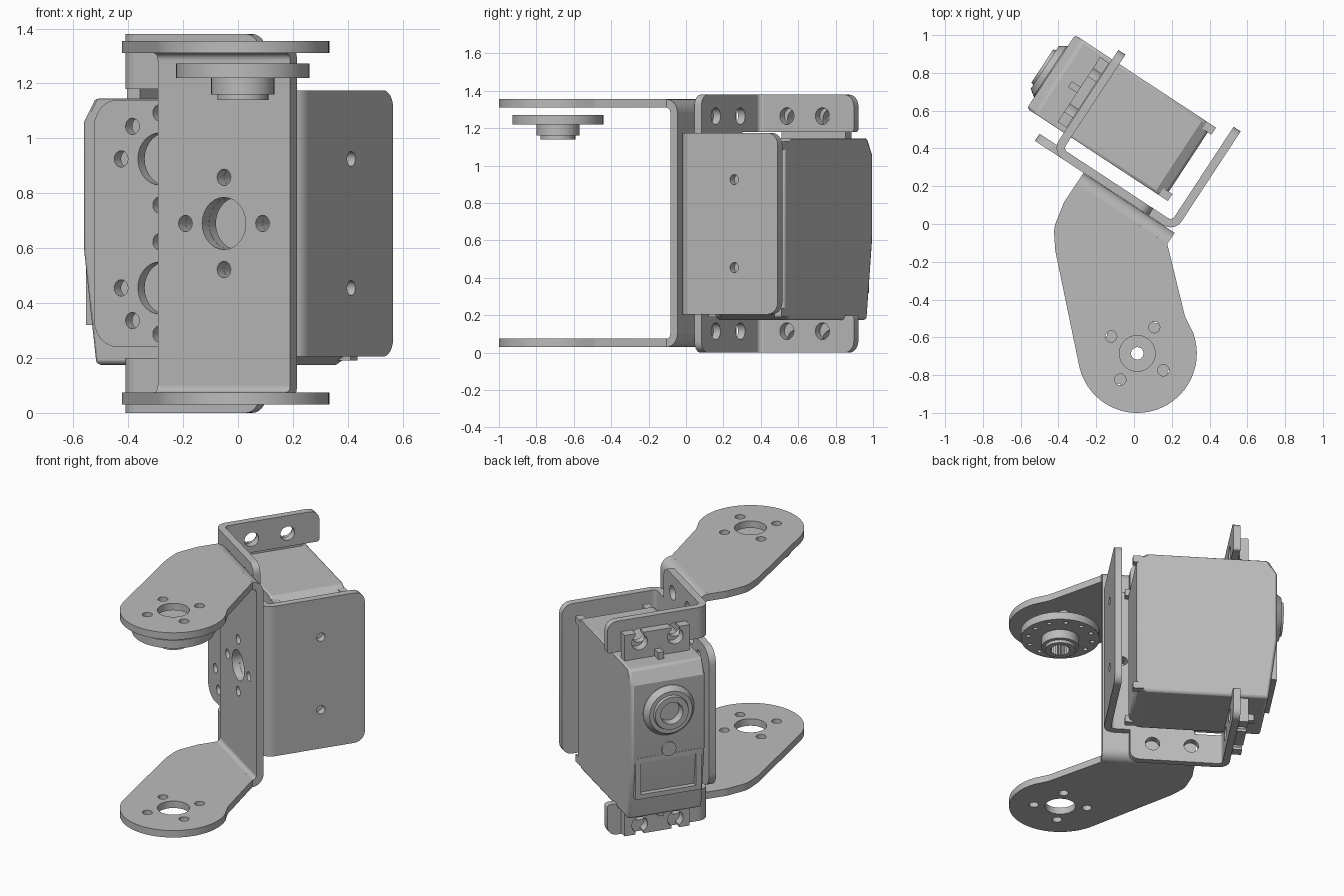
import bpy, bmesh, math
from math import sin, cos, pi, radians
from mathutils import Matrix, Vector

cube = bpy.data.objects.get("Cube")
if cube:
    bpy.data.objects.remove(cube, do_unlink=True)

grey = bpy.data.materials.new("bare_metal_grey")
grey.use_nodes = True
grey.diffuse_color = (0.5, 0.5, 0.5, 1)
grey.node_tree.nodes["Principled BSDF"].inputs["Base Color"].default_value = (0.5, 0.5, 0.5, 1)

# Joint frame: u along the mounting plate, v towards the back, z up
JOINT = Matrix.Rotation(radians(-33.3), 4, 'Z')
WORLD = Matrix.Identity(4)
# Drawing planes: columns are the directions of sketch x, sketch y and extrusion
PLANES = {
    'flat': Matrix.Identity(4),
    'front': Matrix(((1, 0, 0, 0), (0, 0, -1, 0), (0, 1, 0, 0), (0, 0, 0, 1))),
    'side': Matrix(((0, 0, 1, 0), (1, 0, 0, 0), (0, 1, 0, 0), (0, 0, 0, 1))),
}
parts = []


def finish(name, bm, matrix):
    bm.transform(matrix)
    bmesh.ops.remove_doubles(bm, verts=bm.verts, dist=0.0002)
    bmesh.ops.recalc_face_normals(bm, faces=bm.faces)
    mesh = bpy.data.meshes.new(name)
    bm.to_mesh(mesh)
    bm.free()
    mesh.materials.append(grey)
    obj = bpy.data.objects.new(name, mesh)
    bpy.context.collection.objects.link(obj)
    parts.append(obj)
    return obj


def arc(cx, cy, r, a, b, n=12):
    return [(cx + r * cos(radians(a + (b - a) * i / n)),
             cy + r * sin(radians(a + (b - a) * i / n))) for i in range(n + 1)]


def circle(cx, cy, r, n=28):
    return arc(cx, cy, r, 0, 360, n)[:-1]


def ring(cx, cy, radius, r, angles):
    return [circle(cx + radius * cos(radians(a)), cy + radius * sin(radians(a)), r, 16)
            for a in angles]


def rounded(points, n=6):
    """Closed outline whose points may carry a third value, the corner radius."""
    out = []
    for i, p in enumerate(points):
        c = Vector(p[:2])
        if len(p) < 3:
            out.append(tuple(c))
            continue
        d1 = (Vector(points[i - 1][:2]) - c).normalized()
        d2 = (Vector(points[(i + 1) % len(points)][:2]) - c).normalized()
        half = d1.angle(d2) / 2
        t, w = p[2] / math.tan(half), sin(half)
        for k in range(n + 1):
            s = k / n
            b = ((1 - s) ** 2, 2 * w * s * (1 - s), s * s)
            q = ((c + d1 * t) * b[0] + c * b[1] + (c + d2 * t) * b[2]) / sum(b)
            out.append(tuple(q))
    return out


def prism(name, loops, lo, hi, plane='flat', frame=JOINT):
    """Extrude an outline, with holes, from lo to hi across a drawing plane."""
    curve = bpy.data.curves.new(name, 'CURVE')
    curve.dimensions = '2D'
    curve.fill_mode = 'BOTH'
    curve.extrude = (hi - lo) / 2
    for loop in loops:
        spline = curve.splines.new('POLY')
        spline.points.add(len(loop) - 1)
        for point, (x, y) in zip(spline.points, loop):
            point.co = (x, y, 0, 1)
        spline.use_cyclic_u = True
    temp = bpy.data.objects.new("temp", curve)
    bpy.context.collection.objects.link(temp)
    mesh = bpy.data.meshes.new_from_object(temp.evaluated_get(bpy.context.evaluated_depsgraph_get()))
    bm = bmesh.new()
    bm.from_mesh(mesh)
    bpy.data.objects.remove(temp)
    bpy.data.curves.remove(curve)
    bpy.data.meshes.remove(mesh)
    mid = (lo + hi) / 2 * (-1 if plane == 'front' else 1)
    return finish(name, bm, frame @ PLANES[plane] @ Matrix.Translation((0, 0, mid)))


def bend(name, cx, cy, a, lo, hi, plane='flat'):
    """Quarter-turn sheet bend."""
    prism(name, [arc(cx, cy, 0.07, a, a + 90, 8) + arc(cx, cy, 0.025, a + 90, a, 8)], lo, hi, plane)


def lathe(name, profile, matrix):
    bm = bmesh.new()
    verts = [bm.verts.new((r, 0, h)) for r, h in profile]
    edges = [bm.edges.new(pair) for pair in zip(verts, verts[1:])]
    bmesh.ops.spin(bm, geom=verts + edges, cent=(0, 0, 0), axis=(0, 0, 1),
                   angle=2 * pi, steps=40)
    finish(name, bm, matrix)


def box(name, u, v, z):
    prism(name, [[(u[0], v[0]), (u[1], v[0]), (u[1], v[1]), (u[0], v[1])]], *z)


MID = 0.69            # mid height of both brackets
CROSS = (0, 90, 180, 270)
PIVOT = (0.0175, -0.685)

# Long swinging bracket: upright plate, two bends, two arms
L0, L1 = -0.372, 0.205
hub_u = (L0 + L1) / 2
hub_holes = [circle(hub_u, MID, 0.095)] + ring(hub_u, MID, 0.168, 0.03, CROSS)
prism("swing_plate", [[(L0, 0.1), (L1, 0.1), (L1, 1.285), (L0, 1.285)]] + hub_holes,
      0.034, 0.079, 'front')
bend("swing_bend_lower", 0.009, 0.1, -90, L0, L1, 'side')
bend("swing_bend_upper", 0.009, 1.285, 0, L0, L1, 'side')
arm = rounded([(-0.306, 0.212), (-0.37, 0.116, 0.1), (-0.425, -0.02, 0.15), (-0.417, -0.14, 0.2)]
              + arc(*PIVOT, 0.315, 190, 380, 40) + [(0.27, -0.49, 0.1), (0.176, -0.105)])
arm_holes = [circle(*PIVOT, 0.095)] + ring(*PIVOT, 0.165, 0.03, [a + 57 for a in CROSS])
for side, z in (("lower", 0.03), ("upper", 1.31)):
    prism("swing_arm_" + side, [arm] + arm_holes, z, z + 0.045, 'flat', WORLD)

# Servo mounting bracket: base plate, side flange, top and bottom tabs
half = [(-0.68, 0.24, 0.1), (-0.36, 0.24), (-0.36, 0.2), (-0.505, 0.2), (-0.505, 0),
        (0.04, 0, 0.06), (0.04, 0.205), (0.133, 0.205)]
outline = half + [(p[0], 2 * MID - p[1], *p[2:]) for p in reversed(half)]
holes = list(hub_holes)
for z, diagonal in ((0.455, 225), (0.925, 135)):
    holes += [circle(-0.394, z, 0.095)]
    holes += ring(-0.394, z, 0.168, 0.03, CROSS[1:] + (diagonal,))
holes += [circle(u, z, 0.045) for u in (-0.1, -0.34) for z in (0.115, 1.265)]
prism("mount_base", [rounded(outline)] + holes, 0.08, 0.125, 'front')
bend("mount_flange_bend", 0.133, 0.15, -90, 0.205, 1.175)
flange = [(0.15, 0.205), (0.72, 0.205, 0.065), (0.72, 1.175, 0.065), (0.15, 1.175)]
prism("mount_flange", [rounded(flange), circle(0.442, 0.455, 0.027), circle(0.442, 0.925, 0.027)],
      0.158, 0.203, 'side')
for side, edge, inner, zh in (("lower", 0, 0.2, 0.115), ("upper", 1.38, 1.18, 1.265)):
    bend("mount_tab_bend_" + side, -0.505, 0.15, 180, min(edge, inner), max(edge, inner))
    tab = [(0.15, edge), (0.725, edge, 0.06), (0.725, inner, 0.015), (0.15, inner)]
    prism("mount_tab_" + side, [rounded(tab), circle(0.297, zh, 0.045), circle(0.524, zh, 0.045)],
          -0.575, -0.53, 'side')

# Servo case with sloping output end
case = prism("servo_case", [[(-0.755, 0.175), (-0.81, 0.6), (-0.81, 1.06), (-0.76, 1.145),
             (0, 1.145), (0.06, 1.11), (0.06, 0.21), (0, 0.175)]], 0.2, 0.665, 'front')
bevel = case.modifiers.new("soft_edges", 'BEVEL')
bevel.width = 0.015
bevel.segments = 2
bevel.limit_method = 'ANGLE'
bevel.angle_limit = radians(40)
for i, v in enumerate((0.2, 0.62)):
    for j, z in enumerate((0.19, 1.085)):
        box(f"case_screw_post_{i}{j}", (0.02, 0.083), (v, v + 0.045), (z, z + 0.045))

# Servo ears with open screw slots
ear = [(0.23, 1.1), (0.64, 1.1), (0.64, 1.31)]
for v in (0.545, 0.32):
    ear += [(v + 0.025, 1.31)] + arc(v, 1.25, 0.05, 60, -240, 18) + [(v - 0.025, 1.31)]
ear += [(0.23, 1.31)]
prism("servo_ear_upper", [ear], -0.635, -0.578, 'side')
prism("servo_ear_lower", [[(v, 1.32 - z) for v, z in ear]], -0.635, -0.578, 'side')
for side, z in (("lower", (0.13, 0.18)), ("upper", (1.14, 1.19))):
    box("ear_rib_" + side, (-0.69, -0.63), (0.415, 0.45), z)

# Output boss, small pin and label frame on the end of the case
along_u = Matrix.Rotation(-pi / 2, 4, 'Y')
lathe("output_boss", [(0, 0.79), (0.16, 0.79), (0.16, 0.815), (0.135, 0.85), (0.11, 0.85),
      (0.105, 0.865), (0.07, 0.865), (0.065, 0.815), (0, 0.815)],
      JOINT @ Matrix.Translation((0, 0.433, 0.87)) @ along_u)
prism("small_pin", [circle(0.433, 0.62, 0.045)], -0.822, -0.78, 'side')
prism("label_frame", [rounded([(0.225, 0.32), (0.64, 0.32), (0.64, 0.585), (0.225, 0.585)]),
      [(0.26, 0.35), (0.605, 0.35), (0.605, 0.555), (0.26, 0.555)]], -0.81, -0.765, 'side')

# Round servo horn with toothed hub
prism("horn_disc", [circle(*PIVOT, 0.243, 48), circle(*PIVOT, 0.033)]
      + ring(*PIVOT, 0.2, 0.014, range(0, 360, 30)), 1.22, 1.272, 'flat', WORLD)
teeth = [(PIVOT[0] + r * cos(i * pi / 24), PIVOT[1] + r * sin(i * pi / 24))
         for i, r in enumerate([0.066, 0.056] * 24)]
prism("horn_hub", [circle(*PIVOT, 0.115, 40), teeth], 1.16, 1.22, 'flat', WORLD)
prism("horn_collar", [circle(*PIVOT, 0.093, 40), teeth], 1.14, 1.16, 'flat', WORLD)

bpy.ops.object.select_all(action='DESELECT')
for obj in parts:
    obj.select_set(True)
bpy.context.view_layer.objects.active = parts[0]
bpy.ops.object.shade_smooth_by_angle(angle=radians(30))
